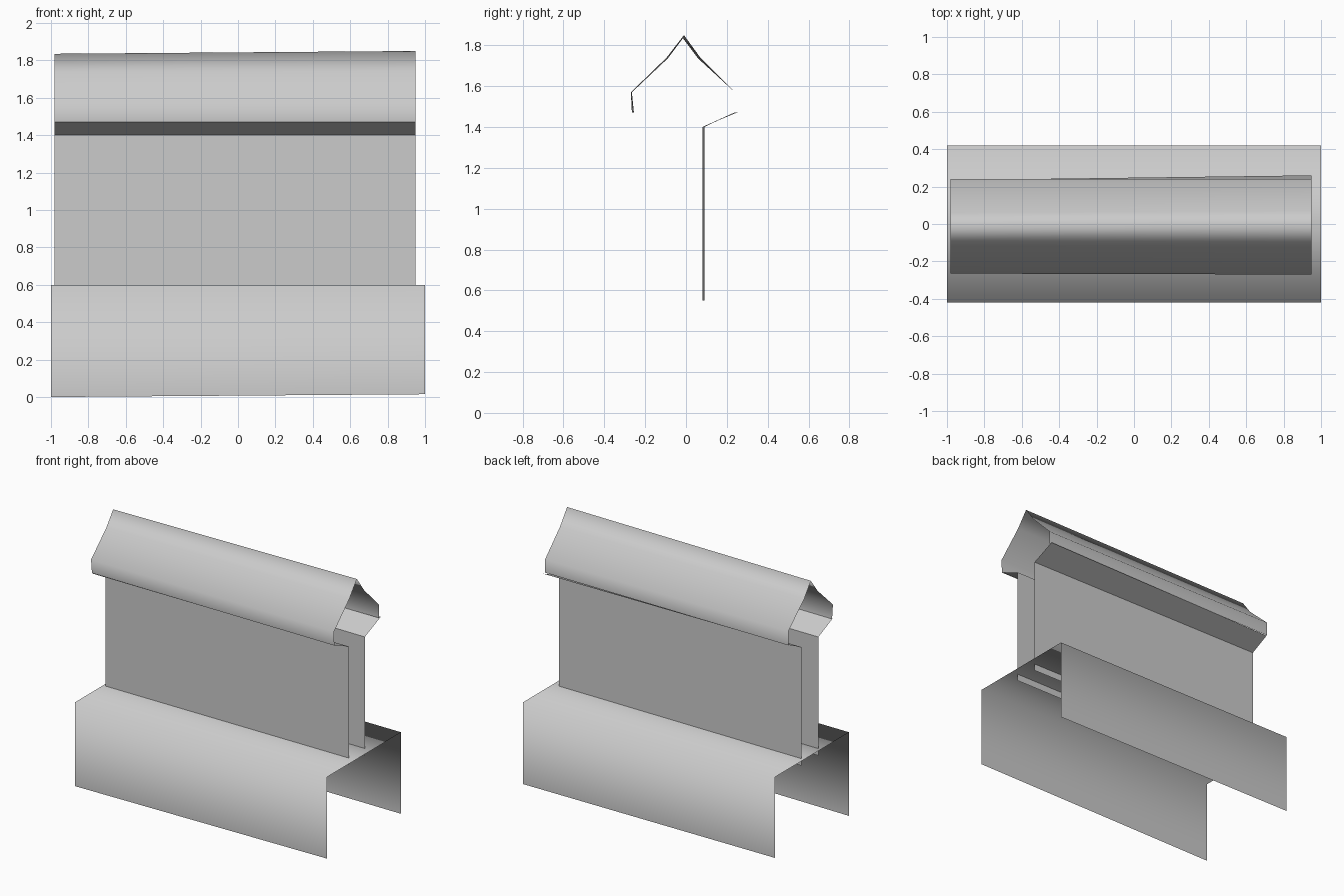
import bpy
import bmesh

cube = bpy.data.objects.get("Cube")
if cube:
    bpy.data.objects.remove(cube, do_unlink=True)

# One plain grey for the whole sheet-metal form
grey = bpy.data.materials.new("light_grey")
grey.use_nodes = True
colour = (0.6, 0.6, 0.6, 1.0)
grey.diffuse_color = colour
bsdf = next(n for n in grey.node_tree.nodes if n.type == 'BSDF_PRINCIPLED')
bsdf.inputs["Base Color"].default_value = colour


def sheet(name, x_range, start, end=None, smooth=False):
    """Thin sheet stretched along x between two (y, z) profiles."""
    bm = bmesh.new()
    rows = []
    for x, profile in zip(x_range, (start, end or start)):
        rows.append([bm.verts.new((x, y, z)) for y, z in profile])
    for i in range(len(start) - 1):
        face = bm.faces.new((rows[0][i], rows[1][i],
                             rows[1][i + 1], rows[0][i + 1]))
        face.smooth = smooth
    mesh = bpy.data.meshes.new(name)
    bm.to_mesh(mesh)
    bm.free()
    mesh.materials.append(grey)
    obj = bpy.data.objects.new(name, mesh)
    bpy.context.collection.objects.link(obj)
    return obj


BASE = (-1.0, 1.0)
UPPER = (-0.98, 0.95)

# Channel-shaped base, open underneath
sheet("base_channel", BASE,
      [(-0.42, 0.0), (-0.42, 0.6), (0.42, 0.6), (0.42, 0.02)],
      [(-0.42, 0.015), (-0.42, 0.6), (0.42, 0.6), (0.42, 0.015)], smooth=True)

# Two upright webs that pass slightly through the base
sheet("front_web", UPPER, [(-0.1, 0.55), (-0.1, 1.4)])
sheet("back_web", UPPER, [(0.09, 1.4), (0.09, 0.55)],
      [(0.08, 1.4), (0.08, 0.55)])

# Sloping undersides of the head
sheet("front_underside", UPPER, [(-0.1, 1.4), (-0.26, 1.47)])
sheet("back_underside", UPPER, [(0.235, 1.47), (0.09, 1.4)],
      [(0.26, 1.475), (0.08, 1.4)])

# Ridged head, smooth over the top and down both sides
sheet("head_roof", UPPER,
      [(-0.255, 1.47), (-0.265, 1.57), (-0.09, 1.735), (-0.015, 1.835),
       (0.06, 1.735), (0.24, 1.57), (0.24, 1.47)],
      [(-0.265, 1.47), (-0.27, 1.57), (-0.095, 1.74), (-0.01, 1.85),
       (0.07, 1.74), (0.24, 1.57), (0.24, 1.475)], smooth=True)
